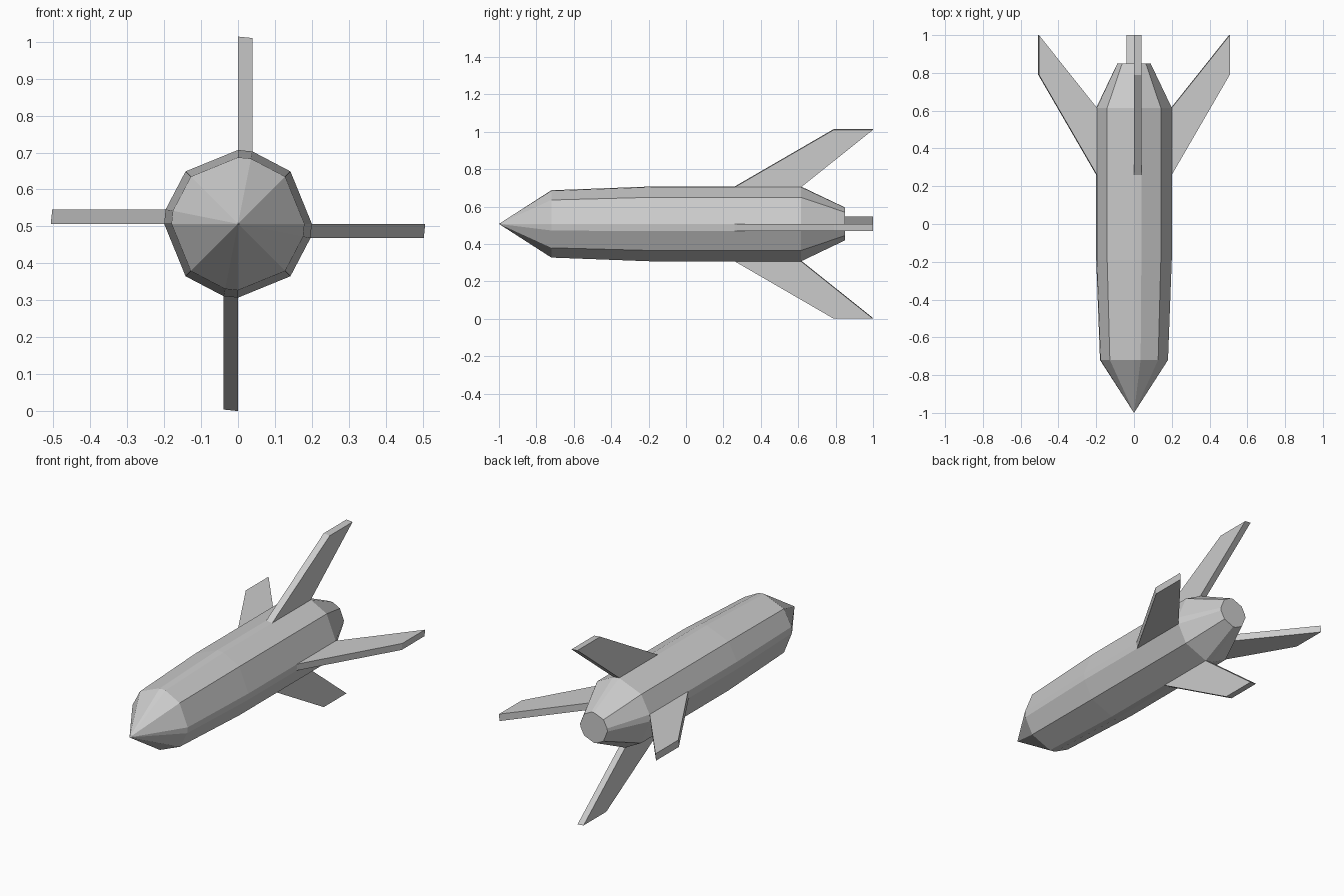
import bpy
import bmesh
from mathutils import Matrix, Vector

cube = bpy.data.objects.get("Cube")
if cube:
    bpy.data.objects.remove(cube, do_unlink=True)

# Single grey paint
grey = bpy.data.materials.new("light_grey")
grey.use_nodes = True
colour = (0.6, 0.6, 0.6, 1.0)
grey.diffuse_color = colour
grey.node_tree.nodes["Principled BSDF"].inputs["Base Color"].default_value = colour

CENTRE = Vector((0, 0, 0.507))
SIDES = 12
NOSE_Y = -1.0
# (y, scale) of each cross-section, from the nose shoulder to the tail
STATIONS = [(-0.72, 0.9), (-0.19, 1.0), (0.26, 1.0), (0.615, 1.0), (0.85, 0.44)]
FIN_STATION = 2
FIN_SPAN = 0.307
FIN_TIP_Y = (0.79, 1.0)

# One quarter of the cross-section: a narrow fin facet, then a broad corner
QUARTER = [Vector((0, 0, 0.2)), Vector((0.039, 0, 0.196)), Vector((0.142, 0, 0.142))]
turns = [Matrix.Rotation(i * 1.5707963, 4, "Y") for i in range(4)]
section = [turn @ p for turn in turns for p in QUARTER]

bm = bmesh.new()

# Hull: lofted rings, pointed nose and flat tail
rings = [[bm.verts.new(CENTRE + p * s + Vector((0, y, 0))) for p in section]
         for y, s in STATIONS]
nose = bm.verts.new(CENTRE + Vector((0, NOSE_Y, 0)))
fin_roots = []
for i in range(SIDES):
    j = (i + 1) % SIDES
    bm.faces.new((nose, rings[0][i], rings[0][j]))
    for k in range(len(rings) - 1):
        a, b = rings[k], rings[k + 1]
        face = bm.faces.new((a[i], b[i], b[j], a[j]))
        if k == FIN_STATION and i % len(QUARTER) == 0:
            fin_roots.append(face)
bm.faces.new(rings[-1])

# Swept fins: pull the four narrow facets outwards and back
root_front = STATIONS[FIN_STATION][0]
for face, turn in zip(fin_roots, turns):
    tip = bmesh.ops.extrude_discrete_faces(bm, faces=[face])["faces"][0]
    outward = turn @ Vector((0, 0, FIN_SPAN))
    for v in tip.verts:
        at_front = abs(v.co.y - root_front) < 0.01
        v.co += outward
        v.co.y = FIN_TIP_Y[0] if at_front else FIN_TIP_Y[1]

bmesh.ops.recalc_face_normals(bm, faces=bm.faces)
mesh = bpy.data.meshes.new("finned_rocket_body")
bm.to_mesh(mesh)
bm.free()
mesh.materials.append(grey)
rocket = bpy.data.objects.new("finned_rocket_body", mesh)
bpy.context.collection.objects.link(rocket)
